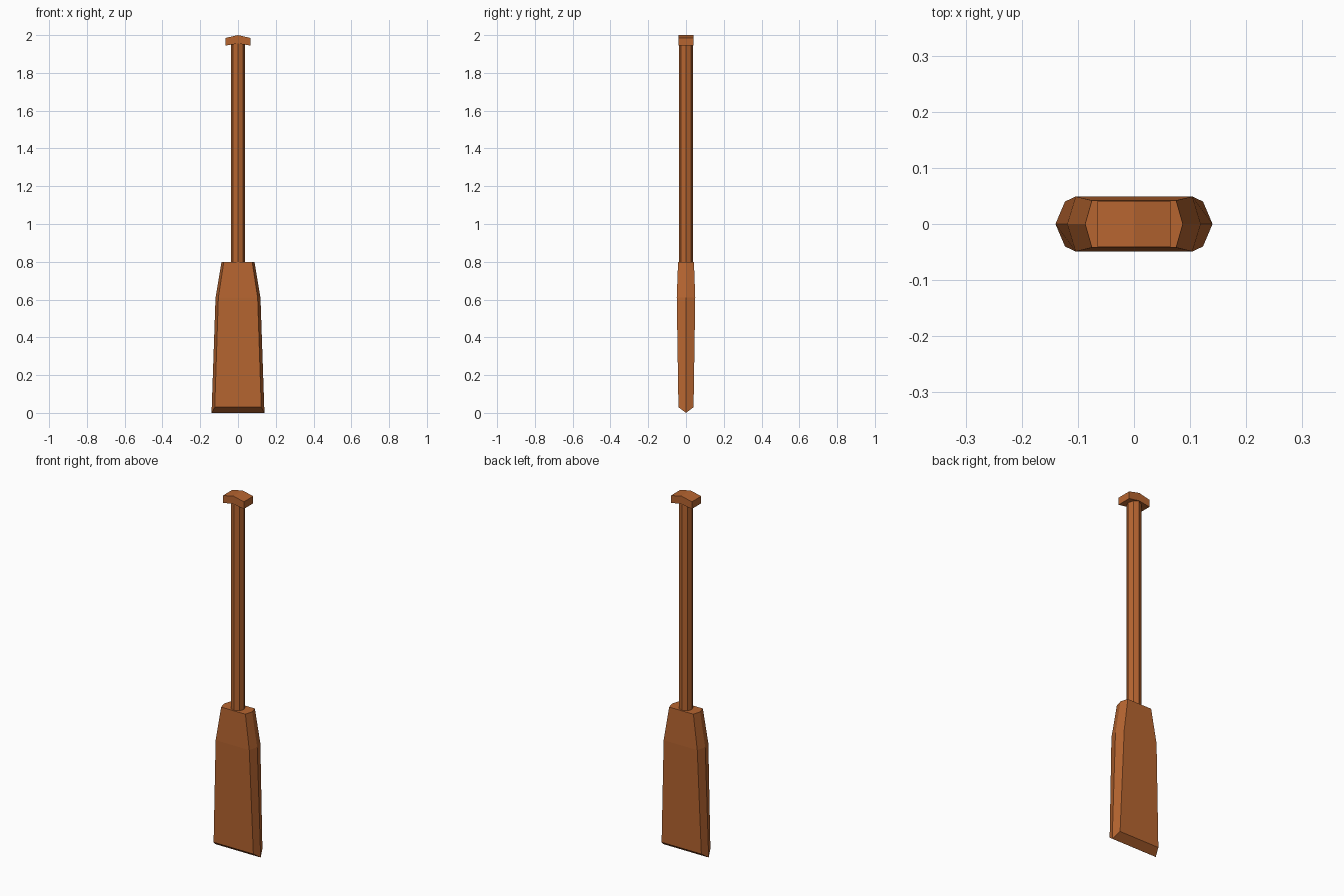
import bpy, bmesh, math

if "Cube" in bpy.data.objects:
    bpy.data.objects.remove(bpy.data.objects["Cube"])

wood = bpy.data.materials.new("wood")
wood.diffuse_color = (0.47, 0.13, 0.03, 1)
wood.use_nodes = True
wood.node_tree.nodes["Principled BSDF"].inputs["Base Color"].default_value = wood.diffuse_color


def make_object(name, bm):
    bmesh.ops.recalc_face_normals(bm, faces=bm.faces[:])
    mesh = bpy.data.meshes.new(name)
    bm.to_mesh(mesh)
    bm.free()
    mesh.materials.append(wood)
    obj = bpy.data.objects.new(name, mesh)
    bpy.context.collection.objects.link(obj)
    return obj


# Blade: hexagonal sections (tip x, corner x, half thickness, tip z, corner z)
sections = [(0.14, 0.123, 0.04, 0.0, 0.03),
            (0.119, 0.104, 0.049, 0.61, 0.61),
            (0.087, 0.075, 0.042, 0.80, 0.80)]
bm = bmesh.new()
rings = []
for tip, corner, t, zt, zc in sections:
    pts = [(tip, 0, zt), (corner, t, zc), (-corner, t, zc),
           (-tip, 0, zt), (-corner, -t, zc), (corner, -t, zc)]
    rings.append([bm.verts.new(p) for p in pts])
for low, high in zip(rings, rings[1:]):
    for i in range(6):
        j = (i + 1) % 6
        bm.faces.new((low[i], low[j], high[j], high[i]))
bm.faces.new(rings[-1])
# Wedge-shaped bottom edge
bm.faces.new(rings[0][:4])
bm.faces.new(rings[0][3:] + rings[0][:1])
make_object("blade", bm)

# Shaft: eight-sided pole
bm = bmesh.new()
bmesh.ops.create_cone(bm, cap_ends=True, segments=8, radius1=0.037,
                      radius2=0.037, depth=1.155)
bmesh.ops.translate(bm, verts=bm.verts[:], vec=(0, 0, 0.80 + 1.155 / 2))
make_object("shaft", bm)

# Grip: shallow chevron profile extruded across the thickness
profile = [(-0.065, 1.945), (0, 1.955), (0.065, 1.945),
           (0.065, 1.985), (0, 2.0), (-0.065, 1.985)]
bm = bmesh.new()
face = bm.faces.new([bm.verts.new((x, -0.041, z)) for x, z in profile])
ext = bmesh.ops.extrude_face_region(bm, geom=[face], use_keep_orig=True)
moved = [g for g in ext["geom"] if isinstance(g, bmesh.types.BMVert)]
bmesh.ops.translate(bm, verts=moved, vec=(0, 0.082, 0))
make_object("grip", bm)
